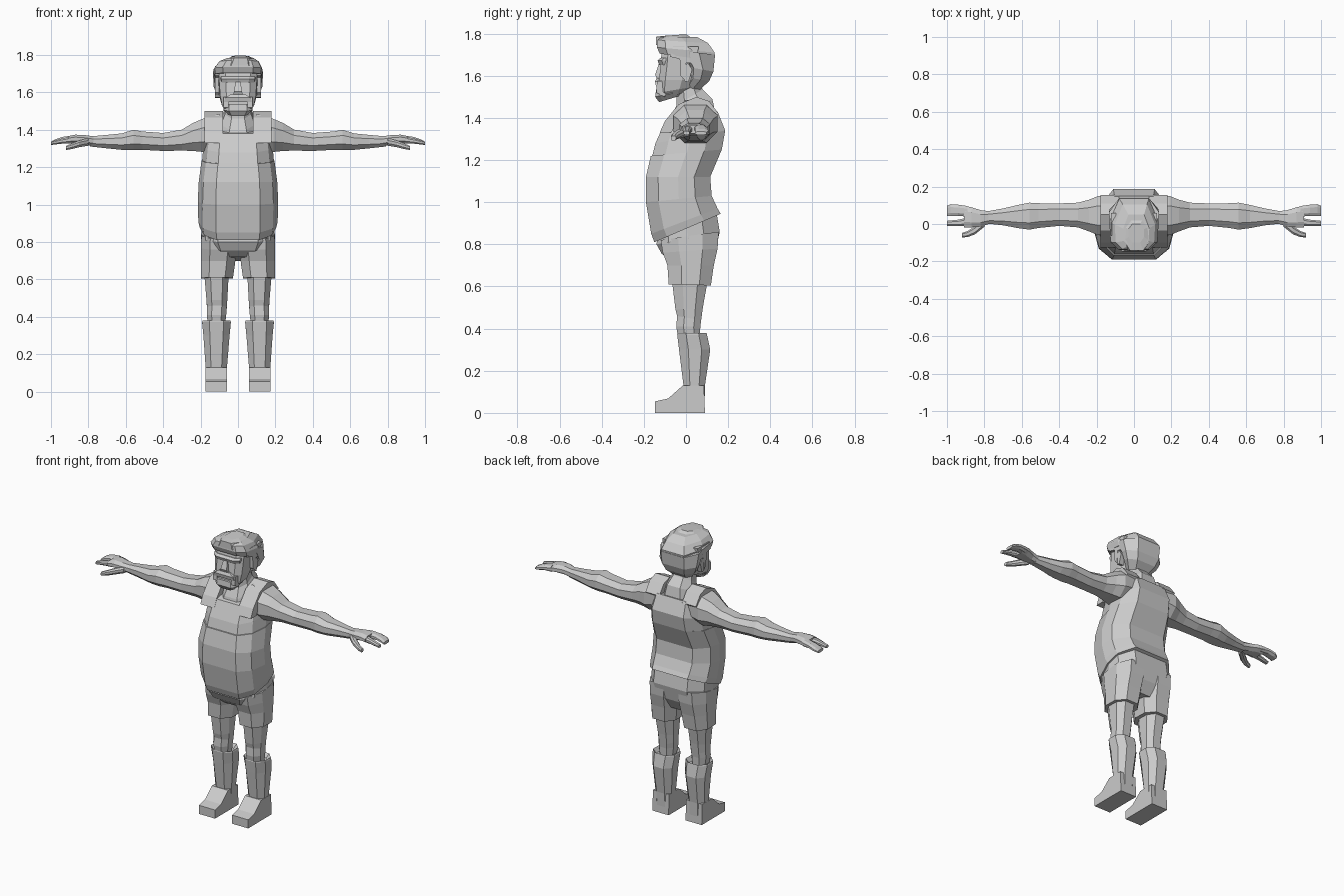
import bpy, bmesh
from mathutils import Vector

grey = bpy.data.materials.new("plain grey")
grey.diffuse_color = (0.6, 0.6, 0.6, 1)

# unit cross-sections (right half listed, then reflected)
def symmetric(half):
    return half + [(-x, y) for x, y in reversed(half) if x > 0]

BODY = symmetric([(.55, -1), (.88, -.62), (1, 0), (.95, .5), (.6, 1)])
LIMB = symmetric([(.5, -1), (1, -.4), (1, .45), (.5, 1)])
FACE = symmetric([(.62, -1), (.95, -.7), (1, .1), (.6, 1)])
BOX = symmetric([(1, -1), (1, 1)])


def loft(name, rings, mirror=False):
    """Skin a list of equal-length point rings and cap both ends."""
    bm = bmesh.new()
    rows = [[bm.verts.new(p) for p in ring] for ring in rings]
    n = len(rows[0])
    for a, b in zip(rows, rows[1:]):
        for i in range(n):
            j = (i + 1) % n
            bm.faces.new((a[i], a[j], b[j], b[i]))
    bm.faces.new(rows[0][::-1])
    bm.faces.new(rows[-1])
    bmesh.ops.recalc_face_normals(bm, faces=bm.faces[:])
    me = bpy.data.meshes.new(name)
    bm.to_mesh(me)
    bm.free()
    me.materials.append(grey)
    ob = bpy.data.objects.new(name, me)
    bpy.context.collection.objects.link(ob)
    if mirror:
        m = ob.modifiers.new("mirror", 'MIRROR')
        m.use_mirror_merge = False
    return ob


def upright(name, sec, specs, mirror=False):
    """Rings: (z front, z back, centre x, half width, y front, y back)."""
    rings = []
    for zf, zb, cx, hx, yf, yb in specs:
        rings.append([(cx + u * hx, (yf + yb) / 2 + v * (yb - yf) / 2,
                       zf + (zb - zf) * (v + 1) / 2) for u, v in sec])
    return loft(name, rings, mirror)


def sideways(name, sec, specs):
    """Mirrored rings along x: (x, centre y, half y, centre z, half z)."""
    return loft(name, [[(x, cy + u * hy, cz + v * hz) for u, v in sec]
                       for x, cy, hy, cz, hz in specs], True)


def prism(name, profile, x0, x1, mirror=False):
    """Extrude a (y, z) profile from x0 to x1."""
    return loft(name, [[(x, y, z) for y, z in profile] for x in (x0, x1)], mirror)


# shirt with sloping hem
upright("shirt", BODY, [
    (.81, .945, 0, .205, -.15, .165), (.85, .97, 0, .212, -.165, .15),
    (1.0, 1.03, 0, .215, -.19, .122), (1.12, 1.12, 0, .21, -.19, .115),
    (1.22, 1.25, 0, .195, -.167, .17)])
upright("shirt_chest", BODY, [
    (1.22, 1.25, 0, .192, -.16, .17), (1.28, 1.34, 0, .185, -.145, .186),
    (1.38, 1.43, 0, .172, -.10, .15)])

# shoulder straps, wrapping over from chest to upper back
path = [(-.125, 1.33), (-.10, 1.385), (-.035, 1.465), (.05, 1.50), (.11, 1.48), (.155, 1.42),
        (.12, 1.38), (.04, 1.42), (-.03, 1.40), (-.07, 1.33)]
prism("shirt_strap", path, .08, .178, True)

# bare upper chest and neck
upright("neck", LIMB, [
    (1.34, 1.42, 0, .11, -.09, .14), (1.40, 1.49, 0, .09, -.075, .125),
    (1.46, 1.535, 0, .07, -.045, .08), (1.56, 1.58, 0, .062, -.045, .055)])

# shorts
upright("shorts_seat", BODY, [
    (.72, .70, 0, .09, -.075, .10), (.755, .77, 0, .17, -.115, .14),
    (.80, .86, 0, .197, -.14, .16), (.84, .95, 0, .195, -.135, .145)])
upright("shorts_leg", LIMB, [
    (.61, .605, .112, .085, -.082, .118), (.70, .70, .106, .092, -.088, .132),
    (.76, .78, .102, .096, -.11, .15), (.82, .86, .10, .096, -.12, .155)], True)

# bare legs with knees
upright("leg", LIMB, [
    (.36, .36, .115, .046, -.038, .066), (.41, .41, .115, .052, -.046, .068),
    (.46, .44, .113, .053, -.042, .072), (.49, .50, .113, .056, -.05, .08),
    (.64, .64, .115, .066, -.068, .105)], True)

# boots
upright("boot_shaft", LIMB, [
    (.03, .03, .116, .056, -.02, .088), (.13, .13, .116, .057, -.012, .09),
    (.30, .30, .115, .07, -.033, .115), (.375, .37, .115, .077, -.042, .10),
    (.38, .38, .115, .074, -.04, .098), (.355, .355, .115, .055, -.03, .08)], True)
prism("boot_foot", [(-.146, 0), (-.146, .055), (-.085, .068), (-.015, .13),
                    (.085, .13), (.09, 0)], .06, .174, True)

# arms
sideways("arm", LIMB, [
    (.10, .045, .10, 1.39, .095), (.19, .045, .105, 1.37, .088),
    (.24, .045, .085, 1.362, .075), (.30, .048, .066, 1.345, .056),
    (.40, .05, .06, 1.335, .048), (.51, .045, .066, 1.342, .049),
    (.56, .042, .072, 1.346, .054), (.62, .04, .062, 1.337, .044),
    (.70, .038, .045, 1.337, .036), (.79, .035, .032, 1.338, .027)])

# hands: palm, finger groups and thumb
sideways("palm", LIMB, [
    (.77, .035, .033, 1.338, .027), (.82, .03, .044, 1.346, .026),
    (.87, .036, .054, 1.35, .024), (.91, .04, .058, 1.346, .02)])
sideways("fingers", LIMB, [
    (.89, .068, .028, 1.349, .02), (.94, .073, .03, 1.346, .016),
    (.98, .075, .031, 1.335, .013), (1.0, .07, .027, 1.327, .009)])
sideways("index_finger", LIMB, [
    (.89, .012, .022, 1.346, .018), (.94, .006, .017, 1.34, .014),
    (1.0, .003, .014, 1.328, .009)])
sideways("thumb", LIMB, [
    (.80, .01, .025, 1.335, .02), (.85, -.033, .022, 1.325, .018),
    (.89, -.054, .016, 1.312, .015), (.92, -.06, .012, 1.303, .011)])

# head, brow, nose and ears
upright("head", FACE, [
    (1.485, 1.53, 0, .062, -.115, .02), (1.52, 1.55, 0, .088, -.13, .05),
    (1.58, 1.58, 0, .10, -.128, .07), (1.65, 1.65, 0, .105, -.12, .08),
    (1.69, 1.69, 0, .108, -.118, .09), (1.75, 1.75, 0, .10, -.105, .09)])
upright("brow", FACE, [
    (1.652, 1.652, 0, .09, -.127, .0), (1.672, 1.672, 0, .096, -.135, .0),
    (1.685, 1.685, 0, .096, -.122, .0)])
upright("nose", BOX, [
    (1.59, 1.59, 0, .024, -.14, -.10), (1.605, 1.605, 0, .022, -.146, -.10),
    (1.66, 1.66, 0, .012, -.128, -.10)])
prism("ear", [(-.008, 1.575), (-.02, 1.64), (.01, 1.66), (.03, 1.63), (.012, 1.57)],
      .09, .122, True)

# beard: chin, side bars and moustache
upright("beard_chin", FACE, [
    (1.475, 1.51, 0, .055, -.128, -.01), (1.50, 1.53, 0, .078, -.146, .0),
    (1.535, 1.545, 0, .075, -.142, .0)])
prism("beard_side", [(-.10, 1.50), (-.14, 1.52), (-.138, 1.575), (-.09, 1.575)], .05, .078, True)
upright("moustache", BOX, [
    (1.55, 1.55, 0, .074, -.142, -.09), (1.572, 1.572, 0, .066, -.147, -.09),
    (1.59, 1.59, 0, .04, -.138, -.09)])

# hair: back, crown, sideburns and swept quiff
upright("hair_back", FACE, [
    (1.55, 1.53, 0, .068, .0, .062), (1.59, 1.575, 0, .108, .02, .11),
    (1.64, 1.62, 0, .13, .02, .13), (1.72, 1.70, 0, .134, -.03, .138)])
upright("hair_crown", FACE, [
    (1.705, 1.67, 0, .128, -.125, .134), (1.735, 1.71, 0, .132, -.138, .136),
    (1.77, 1.755, .005, .108, -.135, .105), (1.785, 1.785, .012, .07, -.115, .05)])
prism("sideburn", [(-.06, 1.74), (-.075, 1.69), (-.03, 1.68), (-.025, 1.60), (-.005, 1.58),
                   (.0, 1.66), (.05, 1.66), (.06, 1.74)], .095, .124, True)
upright("hair_quiff", LIMB, [
    (1.745, 1.745, .01, .092, -.142, .03), (1.785, 1.775, .015, .07, -.142, .035),
    (1.79, 1.797, .012, .042, -.10, .0)])
